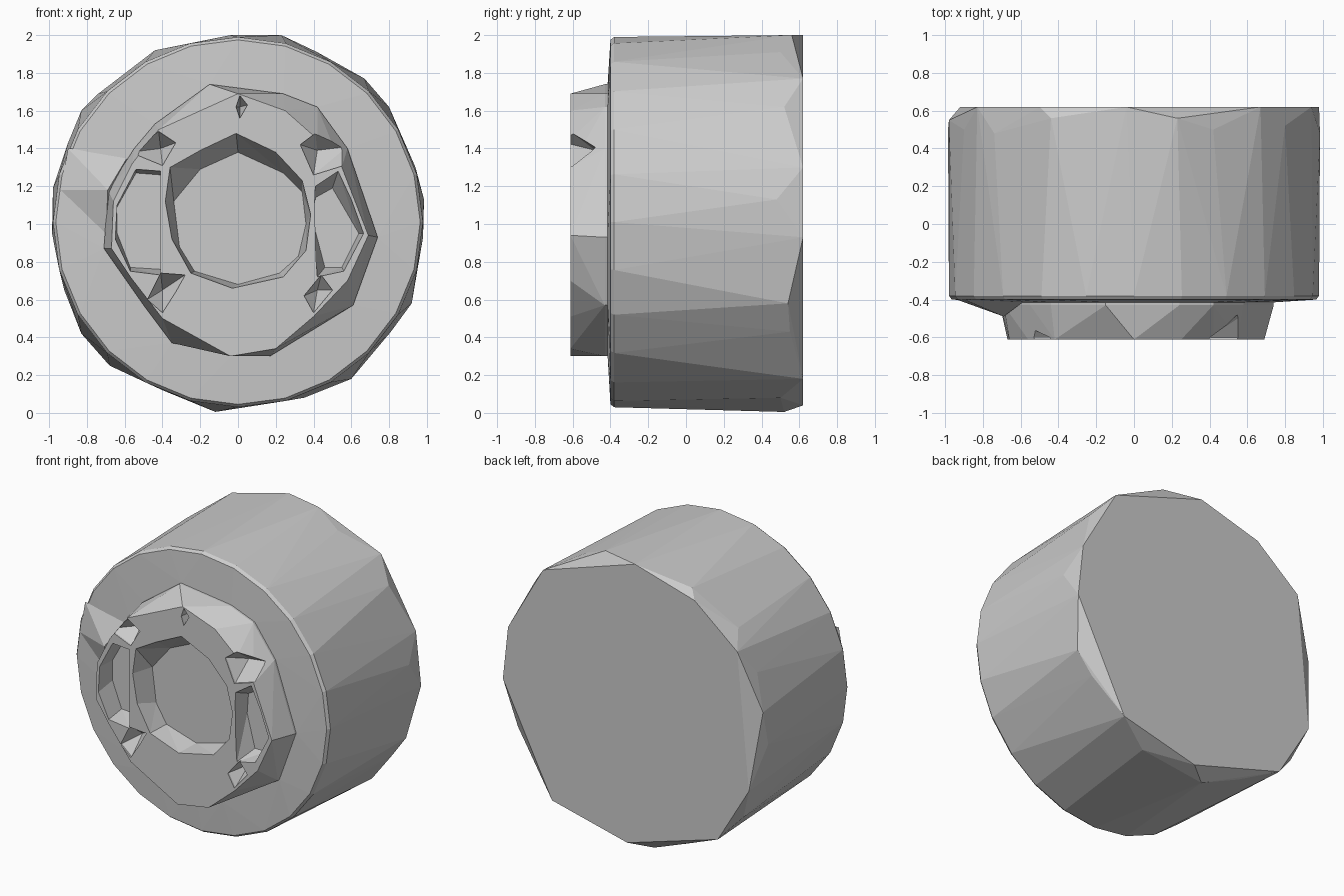
import bpy, bmesh, math

if "Cube" in bpy.data.objects:
    bpy.data.objects.remove(bpy.data.objects["Cube"])

# One plain colour
grey = bpy.data.materials.new("plain grey")
grey.diffuse_color = (0.6, 0.6, 0.6, 1)
grey.use_nodes = True
grey.node_tree.nodes["Principled BSDF"].inputs["Base Color"].default_value = grey.diffuse_color


def at(y, outline):
    """Place an x-z outline at depth y."""
    return [(x, y, z) for x, z in outline]


def circle(r, n, cz=1.01):
    return [(r * math.cos(math.tau * i / n), cz + r * math.sin(math.tau * i / n))
            for i in range(n)]


def hull(name, points):
    """Flat-faced convex solid around the points."""
    bm = bmesh.new()
    for p in points:
        bm.verts.new(p)
    res = bmesh.ops.convex_hull(bm, input=bm.verts[:])
    junk = {g for g in res["geom_interior"] + res["geom_unused"]
            if isinstance(g, bmesh.types.BMVert)}
    bmesh.ops.delete(bm, geom=list(junk), context='VERTS')
    bmesh.ops.recalc_face_normals(bm, faces=bm.faces[:])
    mesh = bpy.data.meshes.new(name)
    bm.to_mesh(mesh)
    bm.free()
    mesh.materials.append(grey)
    ob = bpy.data.objects.new(name, mesh)
    bpy.context.collection.objects.link(ob)
    return ob


def carve(target, cutter):
    """Subtract the cutter and remove it."""
    mod = target.modifiers.new("cut", 'BOOLEAN')
    mod.operation = 'DIFFERENCE'
    mod.solver = 'EXACT'
    mod.object = cutter
    bpy.context.view_layer.objects.active = target
    bpy.ops.object.modifier_apply(modifier=mod.name)
    bpy.data.objects.remove(cutter)


ring_base = [(-.15, 1.74), (.24, 1.69), (.42, 1.62), (.58, 1.4), (.74, .93), (.61, .57),
             (.17, .3), (-.04, .3), (-.35, .37), (-.5, .57), (-.71, .87), (-.69, 1.18),
             (-.55, 1.4), (-.44, 1.53)]

# Drum body: fine front rim, slightly raised face, coarse back with uneven chamfers
back_cap = [(.67, 1.77), (-.04, 2), (-.5, 1.87), (-.83, 1.6), (-.92, .65),
            (-.68, .25), (.02, .04), (.6, .18), (.98, .93), (.94, 1.3)]
back_rim = [(.23, .56, 2), (-.44, .56, 1.92), (-.74, .48, 1.69), (-.98, .55, 1.19),
            (-.985, .5, .95), (-.83, .55, .42), (-.4, .55, .12), (.35, .5, .08),
            (.81, .55, .43), (.92, .54, .58), (.985, .48, 1.13), (.42, .5, 1.91),
            (.8, .52, 1.62), (-.9, .5, 1.43), (-.12, .52, .005)]
hull("drum_body", at(-.4, circle(.965, 24)) + at(-.38, circle(.98, 24))
     + at(-.415, ring_base) + back_rim + at(.62, back_cap))

# Sloping flank between the rim and the ring
hull("face_flank", [(-.9, -.4, 1.4), (-.94, -.4, 1.18), (-.69, -.49, 1.18),
                    (-.57, -.4, 1.38), (-.7, -.4, .9)])

# Raised front ring
ring_face = [(0, 1.69), (.25, 1.6), (.42, 1.45), (.55, 1.3), (.69, .94), (.58, .7),
             (.4, .51), (.2, .34), (-.04, .3), (-.4, .5), (-.57, .72), (-.67, .87),
             (-.66, 1.12), (-.56, 1.32), (-.42, 1.5)]
ring = hull("front_ring", at(-.38, ring_base) + at(-.43, ring_base) + at(-.612, ring_face))

# Central bowl with sloping walls, peaked at the top
bowl_edge = [(-.01, 1.48), (.2, 1.38), (.34, 1.23), (.385, 1.05), (.36, .86), (.24, .72),
             (-.03, .66), (-.25, .74), (-.35, .92), (-.385, 1.12), (-.36, 1.3), (-.2, 1.39)]
bowl_floor = [(0, 1.38), (.24, 1.27), (.34, 1.17), (.36, 1), (.32, .83), (.22, .74),
              (0, .68), (-.23, .75), (-.31, .88), (-.34, 1.12), (-.2, 1.29)]
carve(ring, hull("bowl_cutter", at(-.7, bowl_edge) + at(-.61, bowl_edge)
                 + at(-.46, bowl_floor)))

# Side pockets: (edge, floor) on the right and left
pockets = [([(.41, 1.2), (.53, 1.28), (.6, 1.13), (.665, .95), (.56, .75), (.42, .72)],
            [(.41, 1.14), (.5, 1.19), (.64, .95), (.55, .77), (.46, .77), (.4, 1)]),
           ([(-.41, 1.28), (-.54, 1.29), (-.64, 1.1), (-.65, .92), (-.57, .75), (-.41, .73)],
            [(-.41, 1.26), (-.54, 1.27), (-.64, 1.09), (-.64, .95), (-.57, .77), (-.41, .76)])]
for edge, floor in pockets:
    carve(ring, hull("pocket_cutter", at(-.7, edge) + at(-.61, edge) + at(-.47, floor)))

# Pointed notches at the corners and the top: (mouth, deepest points)
notches = [([(.33, 1.42), (.41, 1.48), (.47, 1.39), (.6, 1.42), (.56, 1.31), (.4, 1.26)],
            [(.42, 1.39), (.58, 1.41)]),
           ([(-.57, 1.38), (-.42, 1.49), (-.33, 1.43), (-.4, 1.31)], [(-.41, 1.4)]),
           ([(.35, .62), (.4, .53), (.5, .65), (.44, .73)], [(.42, .65)]),
           ([(-.28, .73), (-.33, .64), (-.4, .53), (-.48, .6), (-.41, .74)], [(-.4, .65)]),
           ([(-.01, 1.62), (.01, 1.68), (.05, 1.63), (.01, 1.56)], [(.01, 1.62)])]
for mouth, deep in notches:
    carve(ring, hull("notch_cutter", at(-.7, mouth) + at(-.6, mouth) + at(-.48, deep)))
